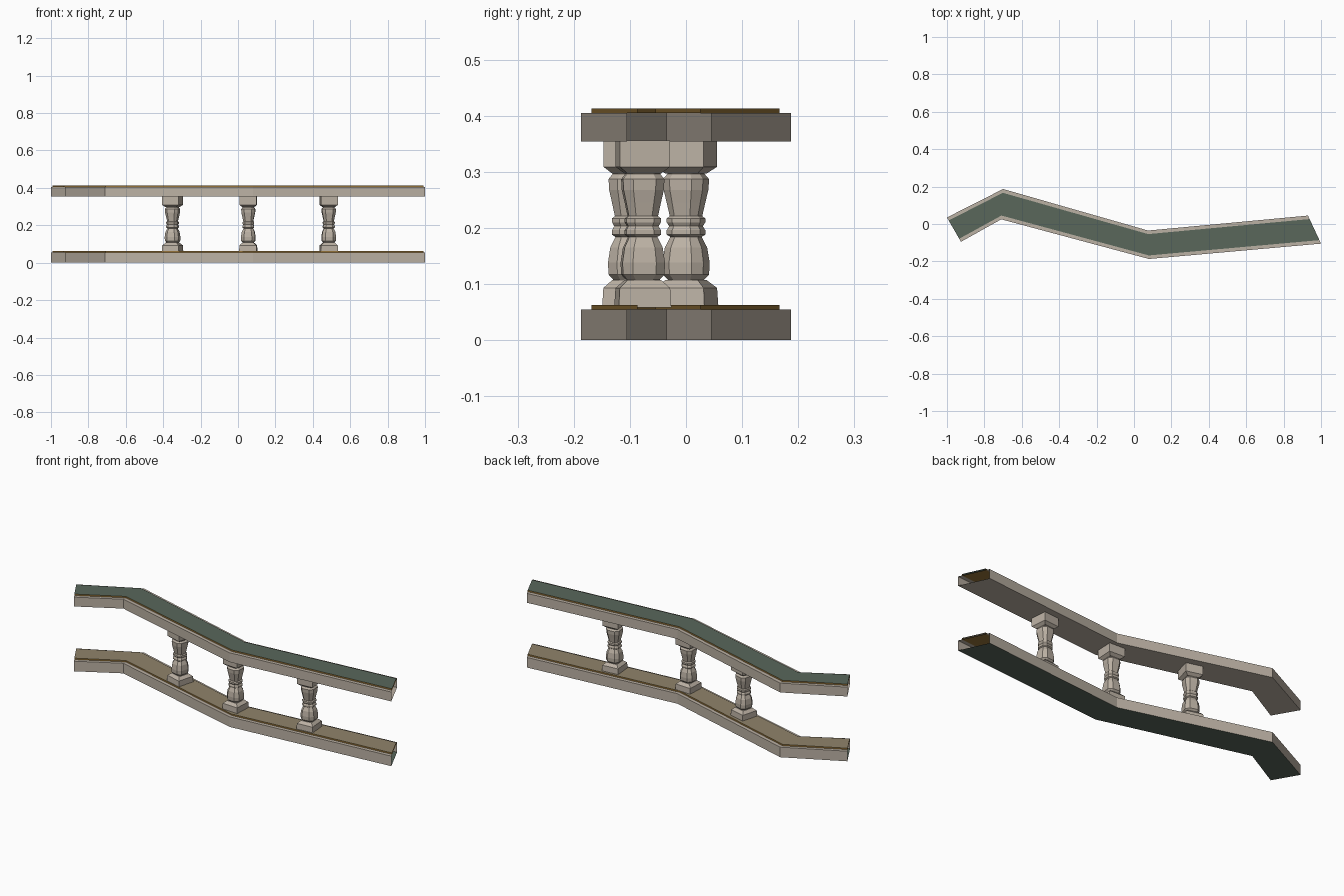
import bpy, bmesh, math
from mathutils import Vector, Matrix

if "Cube" in bpy.data.objects:
    bpy.data.objects.remove(bpy.data.objects["Cube"])


def material(name, col):
    m = bpy.data.materials.new(name)
    m.diffuse_color = (*col, 1)
    m.use_nodes = True
    m.node_tree.nodes["Principled BSDF"].inputs["Base Color"].default_value = m.diffuse_color
    return m


STONE = material("pale stone", (0.50, 0.44, 0.37))
GREEN = material("dark green", (0.10, 0.135, 0.105))
TAN = material("tan floor", (0.28, 0.23, 0.145))
GOLD = material("gold trim", (0.30, 0.17, 0.04))

# Plan outline of the bent rail: back and front edge, left to right
BACK = [(-1.0, 0.035), (-0.70, 0.187), (0.075, -0.035), (0.93, 0.045)]
FRONT = [(-0.925, -0.095), (-0.71, 0.025), (0.08, -0.187), (1.0, -0.105)]


def make_object(name, bm, mats):
    me = bpy.data.meshes.new(name)
    bm.to_mesh(me)
    bm.free()
    for m in mats:
        me.materials.append(m)
    ob = bpy.data.objects.new(name, me)
    bpy.context.collection.objects.link(ob)
    return ob


def sweep(name, section, mats, closed):
    """section: (t across width, z, material index of the strip that follows);
    the ends of the swept rail stay open."""
    bm = bmesh.new()
    rows = []
    for b, f in zip(BACK, FRONT):
        b, f = Vector(b), Vector(f)
        rows.append([bm.verts.new((*b.lerp(f, t), z)) for t, z, _ in section])
    n = len(section)
    for r0, r1 in zip(rows, rows[1:]):
        for i in range(n if closed else n - 1):
            j = (i + 1) % n
            face = bm.faces.new((r0[i], r0[j], r1[j], r1[i]))
            face.material_index = section[i][2]
    return make_object(name, bm, mats)


def rail(name, z0, z1, z2, top, bottom):
    t = 0.125
    # hollow stone channel with narrow rims along the top
    sweep(name + "_channel",
          [(t, z1, 0), (0, z1, 0), (0, z0, 1), (1, z0, 0), (1, z1, 0), (1 - t, z1, 0)],
          [STONE, bottom], False)
    # raised panel with gold edges and underside
    sweep(name + "_panel",
          [(t, z1, 0), (t, z2, 1), (1 - t, z2, 0), (1 - t, z1, 0)],
          [GOLD, top], True)


rail("lower_rail", 0.0, 0.055, 0.063, TAN, GREEN)
rail("upper_rail", 0.354, 0.405, 0.413, GREEN, STONE)


def loft(bm, rings):
    """Stack of (z, half width, chamfer) square or chamfered rings, capped."""
    loops = []
    for z, h, c in rings:
        pts = []
        for k in range(4):
            rot = Matrix.Rotation(k * math.pi / 2, 2)
            corner = [(h, h)] if c == 0 else [(h, h - c), (h - c, h)]
            pts += [rot @ Vector(p) for p in corner]
        loops.append([bm.verts.new((p.x, p.y, z)) for p in pts])
    for a, b in zip(loops, loops[1:]):
        for i in range(len(a)):
            j = (i + 1) % len(a)
            bm.faces.new((a[i], a[j], b[j], b[i]))
    bm.faces.new(loops[0][::-1])
    bm.faces.new(loops[-1])


SHAFT = [(0.100, 0.028), (0.108, 0.029), (0.117, 0.037), (0.138, 0.038),
         (0.165, 0.034), (0.184, 0.025), (0.188, 0.031), (0.196, 0.031),
         (0.203, 0.027), (0.210, 0.031), (0.217, 0.031), (0.221, 0.026),
         (0.245, 0.031), (0.268, 0.036), (0.287, 0.037), (0.296, 0.030), (0.303, 0.030)]

# Three chamfered balusters turned to follow the rail
for i, (x, y, deg) in enumerate([(-0.35, 0.0, -15.5), (0.055, -0.10, -3), (0.485, -0.077, 5)]):
    bm = bmesh.new()
    loft(bm, [(0.058, 0.047, 0), (0.093, 0.045, 0), (0.107, 0.030, 0)])   # foot block
    loft(bm, [(z, h, h * 0.45) for z, h in SHAFT])                        # shaft
    loft(bm, [(0.297, 0.030, 0), (0.309, 0.045, 0), (0.356, 0.045, 0)])   # head block
    ob = make_object(f"baluster_{i + 1}", bm, [STONE])
    ob.location = (x, y, 0)
    ob.rotation_euler.z = math.radians(deg)
